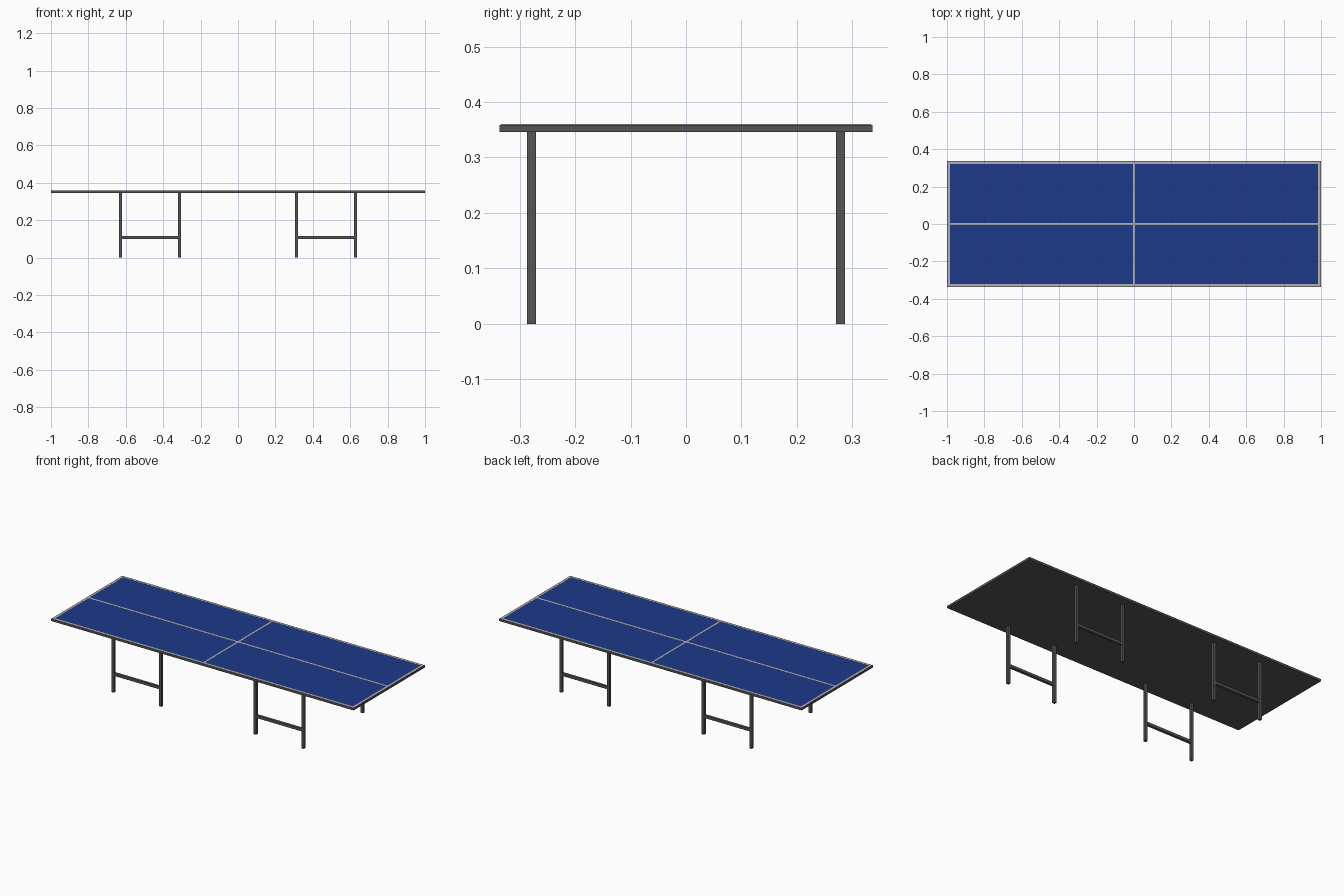
import bpy

if "Cube" in bpy.data.objects:
    bpy.data.objects.remove(bpy.data.objects["Cube"])

def material(name, color):
    m = bpy.data.materials.new(name)
    m.diffuse_color = (*color, 1)
    m.use_nodes = True
    m.node_tree.nodes["Principled BSDF"].inputs["Base Color"].default_value = m.diffuse_color
    return m

DARK = material("dark_metal", (0.09, 0.09, 0.09))
BLUE = material("blue_paint", (0.012, 0.04, 0.25))
WHITE = material("line_paint", (0.45, 0.45, 0.46))

def box(name, center, size, mat):
    bpy.ops.mesh.primitive_cube_add(size=1, location=center)
    ob = bpy.context.object
    ob.name = name
    ob.scale = size
    bpy.ops.object.transform_apply(location=False, rotation=False, scale=True)
    ob.data.materials.append(mat)
    return ob

L, W = 2.0, 0.673          # table top length and width
Z0, Z1 = 0.346, 0.359      # underside and top of the board
T = 0.016                  # tube and border thickness
LEG_Y = 0.279
LEG_X = (0.3125, 0.628)
EDGE = 0.003               # dark rim left visible around the lines

# Table top with painted playing surface
box("table_board", (0, 0, (Z0 + Z1) / 2), (L, W, Z1 - Z0), DARK)
box("playing_surface", (0, 0, Z1 + 0.0002), (L - 0.02, W - 0.02, 0.0006), BLUE)

# Border and centre lines
zl = Z1 + 0.0005
for s, side in ((-1, "a"), (1, "b")):
    box(f"side_line_{side}", (0, s * (W / 2 - EDGE - 0.0065), zl), (L - 2 * EDGE, 0.013, 0.001), WHITE)
    box(f"end_line_{side}", (s * (L / 2 - EDGE - 0.0065), 0, zl), (0.013, W - 2 * EDGE - 0.026, 0.001), WHITE)
    box(f"cross_line_{side}", (0, s * (W / 4 - 0.005), zl), (0.011, W / 2 - 0.022, 0.001), WHITE)
box("centre_line", (0, 0, zl), (L - 2 * EDGE - 0.026, 0.012, 0.001), WHITE)

# Four H-shaped leg frames
for sx in (-1, 1):
    for sy in (-1, 1):
        tag = f"{'left' if sx < 0 else 'right'}_{'front' if sy < 0 else 'back'}"
        for x, pos in zip(LEG_X, ("inner", "outer")):
            box(f"{tag}_{pos}_leg", (sx * x, sy * LEG_Y, Z0 / 2), (T, T, Z0), DARK)
        box(f"{tag}_crossbar", (sx * sum(LEG_X) / 2, sy * LEG_Y, 0.109),
            (LEG_X[1] - LEG_X[0] - T, T, T), DARK)
